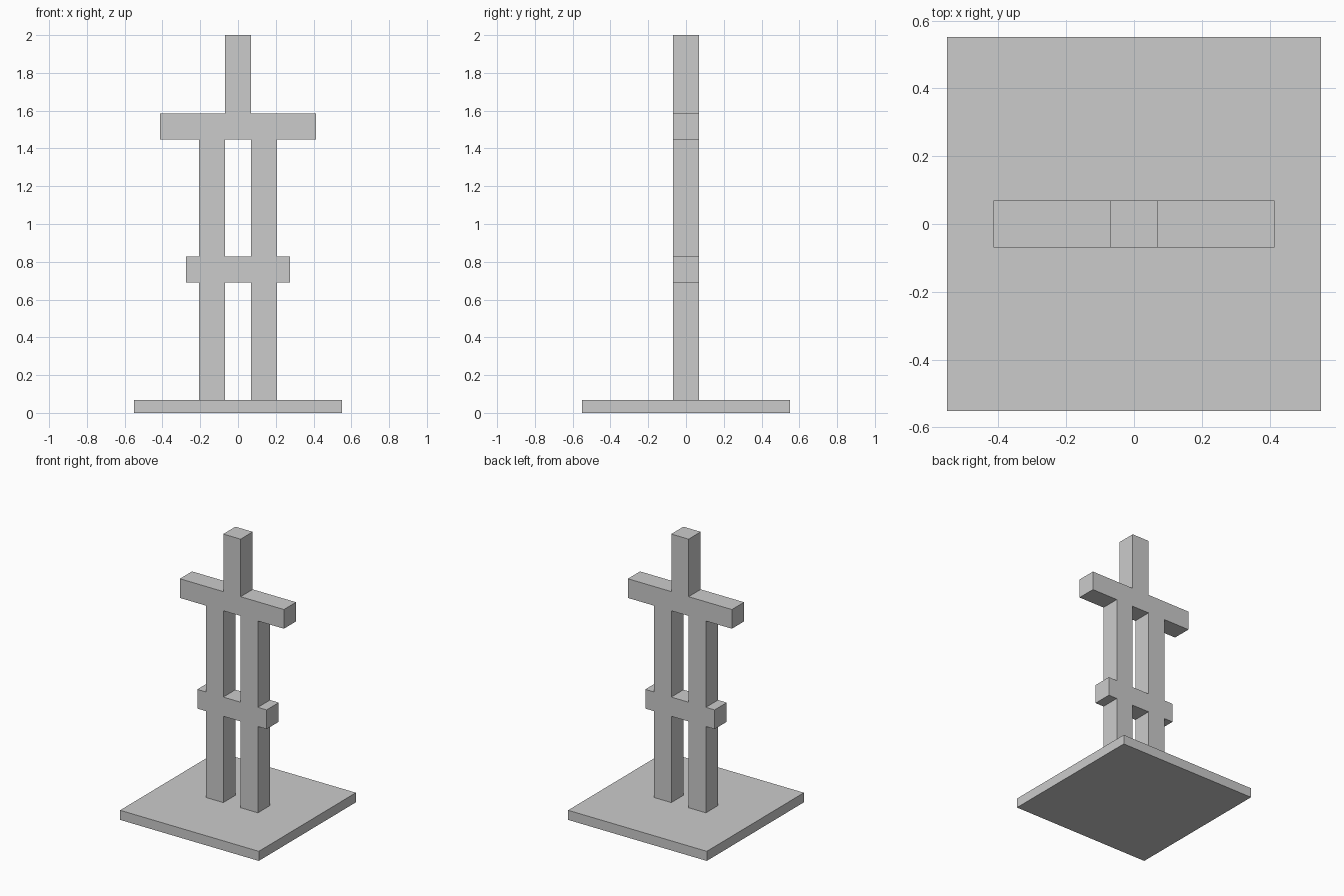
import bpy, bmesh

if "Cube" in bpy.data.objects:
    bpy.data.objects.remove(bpy.data.objects["Cube"])

U = 2 / 14.5  # one beam width; the whole model sits on this module

# Flat base plate
bpy.ops.mesh.primitive_cube_add(size=1, location=(0, 0, U / 4))
base = bpy.context.object
base.name = "base_plate"
base.scale = (8 * U, 8 * U, U / 2)
bpy.ops.object.transform_apply(location=False, rotation=False, scale=True)

# Fused beam frame: rows of (bottom, top, x column edges, filled columns)
LEGS = ([-1.5, -0.5, 0.5, 1.5], (0, 2))
ROWS = [
    (0.5, 5, *LEGS),                                                   # lower legs
    (5, 6, [-2, -1.5, -0.5, 0.5, 1.5, 2], range(5)),                   # lower rail
    (6, 10.5, *LEGS),                                                  # upper legs
    (10.5, 11.5, [-3, -1.5, -0.5, 0.5, 1.5, 3], range(5)),             # upper rail
    (11.5, 14.5, [-0.5, 0.5], (0,)),                                   # top post
]
bm = bmesh.new()
for z0, z1, xs, filled in ROWS:
    for i in filled:
        a, b = xs[i], xs[i + 1]
        bm.faces.new([bm.verts.new((x * U, 0, z * U))
                      for x, z in ((a, z0), (b, z0), (b, z1), (a, z1))])
bmesh.ops.remove_doubles(bm, verts=bm.verts, dist=1e-4)
mesh = bpy.data.meshes.new("beam_frame")
bm.to_mesh(mesh)
bm.free()
frame = bpy.data.objects.new("beam_frame", mesh)
bpy.context.collection.objects.link(frame)

# Thickness of the beams, centred on y = 0
solid = frame.modifiers.new("thickness", 'SOLIDIFY')
solid.thickness = U
solid.offset = 0
